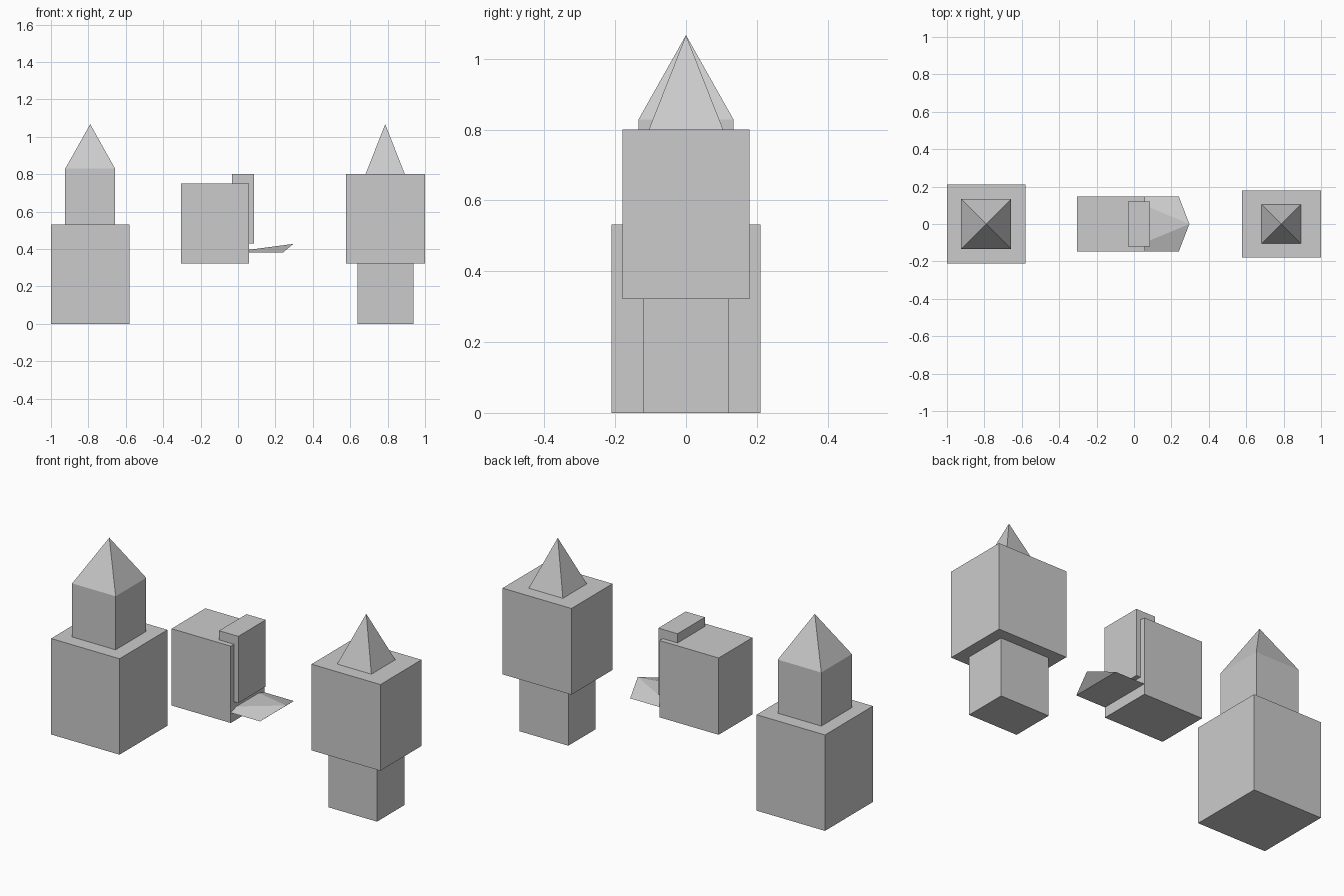
import bpy

if "Cube" in bpy.data.objects:
    bpy.data.objects.remove(bpy.data.objects["Cube"])


def make(name, verts, faces):
    mesh = bpy.data.meshes.new(name)
    mesh.from_pydata(verts, [], faces)
    obj = bpy.data.objects.new(name, mesh)
    bpy.context.collection.objects.link(obj)
    return obj


def rect(x0, x1, hy, z):
    return [(x0, -hy, z), (x1, -hy, z), (x1, hy, z), (x0, hy, z)]


def box(name, x0, x1, hy, z0, z1):
    sides = [(i, (i + 1) % 4, (i + 1) % 4 + 4, i + 4) for i in range(4)]
    return make(name, rect(x0, x1, hy, z0) + rect(x0, x1, hy, z1),
                [(3, 2, 1, 0), (4, 5, 6, 7)] + sides)


def pyramid(name, x0, x1, hy, z, apex_x, apex_z):
    sides = [(i, (i + 1) % 4, 4) for i in range(4)]
    return make(name, rect(x0, x1, hy, z) + [(apex_x, 0, apex_z)],
                [(3, 2, 1, 0)] + sides)


# Left tower: wide base, narrow upper storey, pointed roof
box("left_tower_base", -1.0, -0.58, 0.21, 0, 0.532)
box("left_tower_upper", -0.924, -0.657, 0.134, 0.532, 0.829)
pyramid("left_tower_roof", -0.924, -0.657, 0.134, 0.829, -0.79, 1.067)

# Right tower: narrow stem, wide upper block, small spire
box("right_tower_stem", 0.638, 0.937, 0.12, 0, 0.322)
box("right_tower_block", 0.577, 1.0, 0.18, 0.322, 0.80)
pyramid("right_tower_spire", 0.682, 0.892, 0.105, 0.80, 0.787, 1.067)

# Floating centre: block, inset panel, leaning wedge poking out of the side
box("centre_block", -0.304, 0.059, 0.148, 0.323, 0.749)
box("centre_panel", -0.032, 0.086, 0.12, 0.43, 0.80)
pyramid("centre_wedge", -0.06, 0.239, 0.148, 0.38, 0.296, 0.427)
